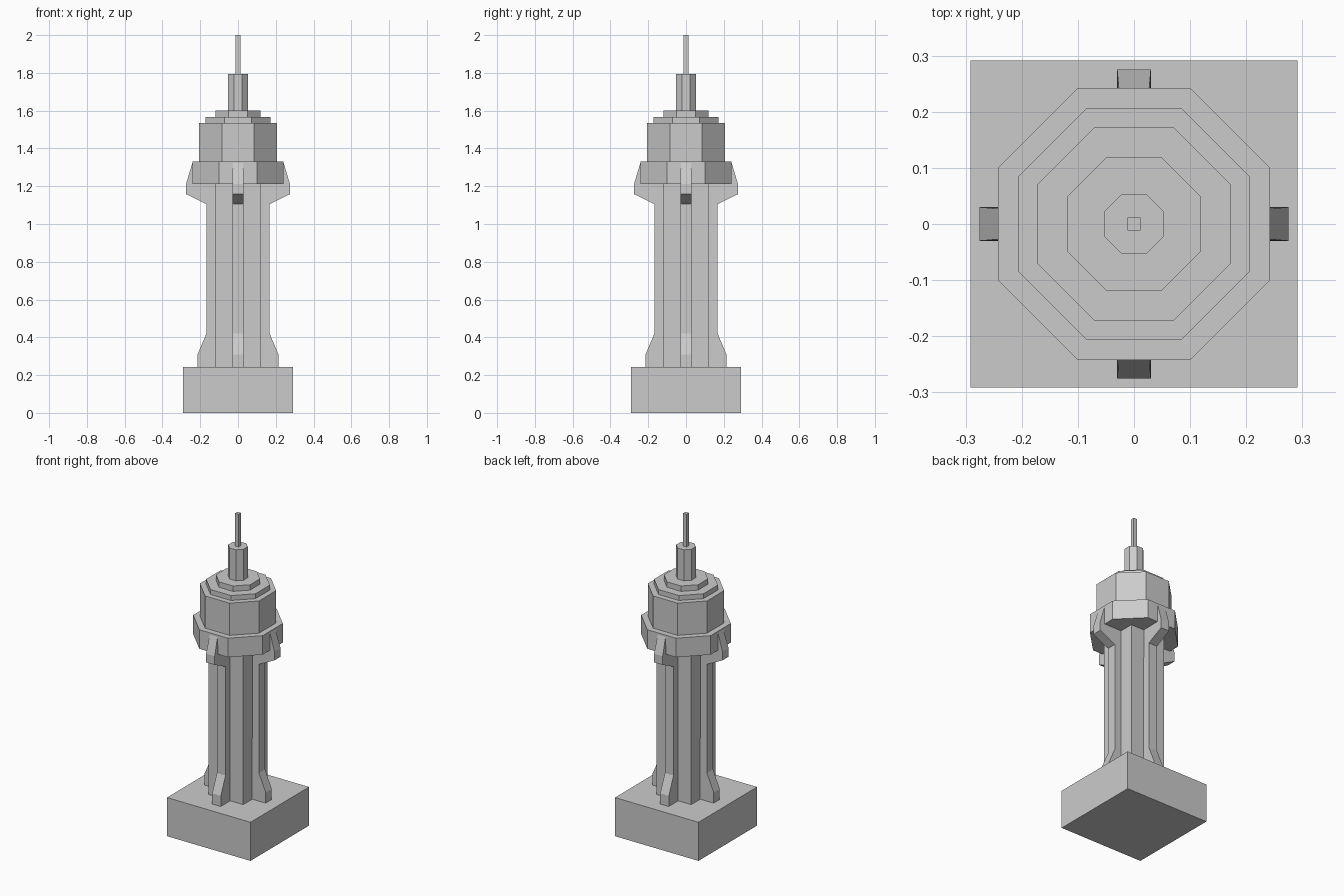
import bpy, bmesh
from math import pi, cos
from mathutils import Matrix, Vector

if "Cube" in bpy.data.objects:
    bpy.data.objects.remove(bpy.data.objects["Cube"])


def finish(name, bm):
    bmesh.ops.recalc_face_normals(bm, faces=bm.faces)
    mesh = bpy.data.meshes.new(name)
    bm.to_mesh(mesh)
    bm.free()
    obj = bpy.data.objects.new(name, mesh)
    bpy.context.collection.objects.link(obj)
    return obj


def prism(name, sides, apothem, z0, z1):
    """Upright regular prism with flats facing the axes."""
    bm = bmesh.new()
    r = apothem / cos(pi / sides)
    m = Matrix.Translation((0, 0, (z0 + z1) / 2)) @ Matrix.Rotation(pi / sides, 4, 'Z')
    bmesh.ops.create_cone(bm, cap_ends=True, segments=sides, radius1=r,
                          radius2=r, depth=z1 - z0, matrix=m)
    return finish(name, bm)


# Stacked body: name, sides, half width, bottom, top
for part in [
    ("plinth", 4, 0.291, 0, 0.243),
    ("shaft", 4, 0.12, 0.243, 1.212),
    ("balcony_ring", 8, 0.242, 1.212, 1.332),
    ("upper_drum", 8, 0.206, 1.332, 1.535),
    ("lower_roof_step", 8, 0.172, 1.535, 1.566),
    ("upper_roof_step", 8, 0.119, 1.566, 1.60),
    ("lantern", 8, 0.053, 1.60, 1.795),
    ("mast", 4, 0.012, 1.795, 2.0),
]:
    prism(*part)

# Buttress profile: radius, height, half width
profile = [
    (0.10, 0.243, 0.03), (0.214, 0.243, 0.03), (0.214, 0.31, 0.03),
    (0.167, 0.42, 0.03), (0.167, 1.105, 0.03), (0.275, 1.158, 0.03),
    (0.275, 1.212, 0.03), (0.241, 1.325, 0.027), (0.10, 1.325, 0.027),
]

# Four buttresses that flare at the foot and bracket the balcony
for i, side in enumerate(("right", "back", "left", "front")):
    bm = bmesh.new()
    rot = Matrix.Rotation(i * pi / 2, 4, 'Z')
    a = [bm.verts.new(rot @ Vector((r, -w, z))) for r, z, w in profile]
    b = [bm.verts.new(rot @ Vector((r, w, z))) for r, z, w in profile]
    bm.faces.new(a)
    bm.faces.new(b[::-1])
    n = len(profile)
    for k in range(n):
        j = (k + 1) % n
        bm.faces.new((a[k], b[k], b[j], a[j]))
    finish("buttress_" + side, bm)
